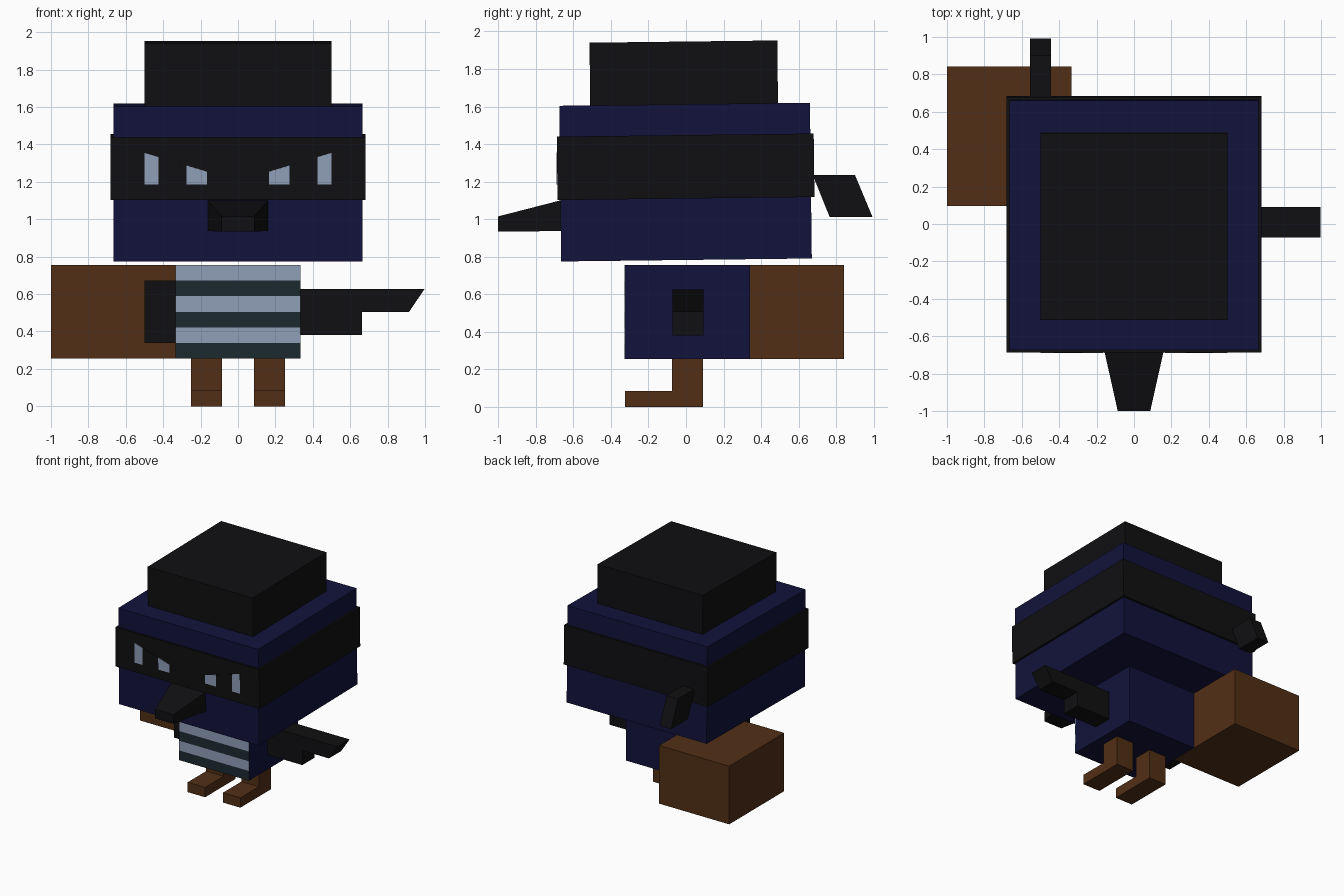
import bpy, bmesh
from mathutils import Matrix, Vector

if "Cube" in bpy.data.objects:
    bpy.data.objects.remove(bpy.data.objects["Cube"])


def mat(name, r, g, b):
    m = bpy.data.materials.new(name)
    m.diffuse_color = (r, g, b, 1)
    m.use_nodes = True
    m.node_tree.nodes["Principled BSDF"].inputs["Base Color"].default_value = m.diffuse_color
    return m


NAVY = mat("navy", 0.006, 0.006, 0.045)
BLACK = mat("black", 0.005, 0.005, 0.006)
BROWN = mat("brown", 0.085, 0.028, 0.008)
PALE = mat("pale_blue", 0.28, 0.35, 0.48)
TEAL = mat("dark_teal", 0.012, 0.023, 0.030)

# The head leans back by under one degree
PIVOT = Vector((0, 0, 0.78))
TILT = Matrix.Translation(PIVOT) @ Matrix.Rotation(0.012, 4, 'X') @ Matrix.Translation(-PIVOT)


def loft(name, ring_a, ring_b, material, tilt=False):
    """Closed solid between two matching rings of points."""
    bm = bmesh.new()
    a = [bm.verts.new(p) for p in ring_a]
    b = [bm.verts.new(p) for p in ring_b]
    n = len(a)
    bm.faces.new(a)
    bm.faces.new(b[::-1])
    for i in range(n):
        j = (i + 1) % n
        bm.faces.new((a[j], a[i], b[i], b[j]))
    if tilt:
        bm.transform(TILT)
    bmesh.ops.recalc_face_normals(bm, faces=bm.faces)
    me = bpy.data.meshes.new(name)
    bm.to_mesh(me)
    bm.free()
    me.materials.append(material)
    ob = bpy.data.objects.new(name, me)
    bpy.context.collection.objects.link(ob)
    return ob


def slab_xz(name, profile, y0, y1, material, tilt=False):
    """Front-view profile extruded along y."""
    return loft(name, [(x, y0, z) for x, z in profile],
                [(x, y1, z) for x, z in profile], material, tilt)


def slab_yz(name, profile, x0, x1, material, tilt=False):
    """Side-view profile extruded along x."""
    return loft(name, [(x0, y, z) for y, z in profile],
                [(x1, y, z) for y, z in profile], material, tilt)


def box(name, x, y, z, material, tilt=False):
    rect = [(x[0], z[0]), (x[1], z[0]), (x[1], z[1]), (x[0], z[1])]
    return slab_xz(name, rect, y[0], y[1], material, tilt)


# Head, mask band and hat
box("head", (-0.665, 0.665), (-0.665, 0.67), (0.783, 1.612), NAVY, True)
box("mask", (-0.683, 0.683), (-0.68, 0.688), (1.11, 1.448), BLACK, True)
box("hat", (-0.5, 0.5), (-0.5, 0.5), (1.61, 1.946), BLACK, True)


# Slanted eyes: outer white, pupil, inner white
def brow(x):
    return 1.363 - (0.5 - x) * 0.3


for side, s in (("left", -1), ("right", 1)):
    for part, x0, x1, m in (("outer_eye", 0.425, 0.5, PALE),
                            ("pupil", 0.275, 0.425, BLACK),
                            ("inner_eye", 0.167, 0.275, PALE)):
        prof = [(s * x0, 1.193), (s * x1, 1.193), (s * x1, brow(x1)), (s * x0, brow(x0))]
        slab_xz(f"{side}_{part}", prof, -0.684, -0.67, m, True)

# Tapered beak
loft("beak",
     [(-0.165, -0.65, 0.937), (0.165, -0.65, 0.937), (0.165, -0.65, 1.105), (-0.165, -0.65, 1.105)],
     [(-0.087, -1.0, 0.934), (0.087, -1.0, 0.934), (0.087, -1.0, 1.015), (-0.087, -1.0, 1.015)],
     BLACK)

# Loose end of the mask at the back
slab_yz("mask_tail", [(0.675, 1.235), (0.90, 1.235), (0.993, 1.012), (0.765, 1.012)],
        -0.555, -0.445, BLACK)

# Body with a striped shirt front
box("body", (-0.333, 0.333), (-0.325, 0.34), (0.255, 0.755), NAVY)
for i in range(6):
    z = 0.255 + i * 0.5 / 6
    box(f"shirt_stripe_{i + 1}", (-0.333, 0.333), (-0.328, -0.32), (z, z + 0.5 / 6),
        PALE if i % 2 else TEAL)

# Outstretched wing and the wing holding the sack
slab_xz("right_wing", [(0.32, 0.38), (0.662, 0.38), (0.662, 0.505), (0.915, 0.505),
                       (0.997, 0.627), (0.32, 0.627)], -0.073, 0.092, BLACK)
box("left_wing", (-0.5, -0.325), (-0.157, 0.1), (0.338, 0.672), BLACK)

# Sack
box("sack", (-1.0, -0.335), (0.095, 0.842), (0.255, 0.755), BROWN)

# Legs with feet
leg = [(-0.325, 0), (0.09, 0), (0.09, 0.26), (-0.075, 0.26), (-0.075, 0.085), (-0.325, 0.085)]
slab_yz("left_leg", leg, -0.25, -0.085, BROWN)
slab_yz("right_leg", leg, 0.085, 0.25, BROWN)
